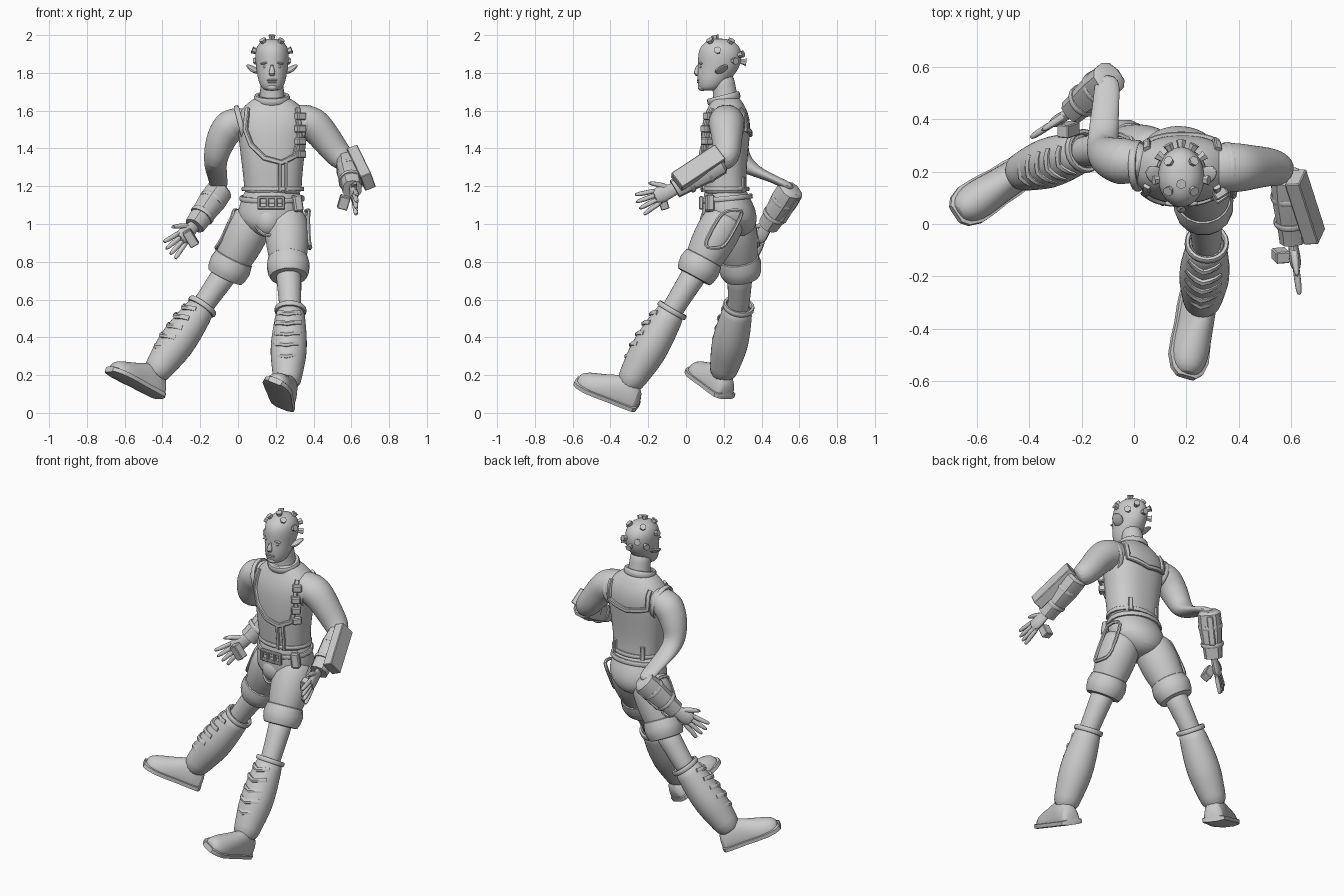
import bpy, bmesh, math
from mathutils import Vector as V, Matrix

cube = bpy.data.objects.get("Cube")
if cube:
    bpy.data.objects.remove(cube)

grey = bpy.data.materials.new("plain_grey")
grey.use_nodes = True
grey.diffuse_color = (0.6, 0.6, 0.6, 1)
grey.node_tree.nodes["Principled BSDF"].inputs["Base Color"].default_value = (0.6, 0.6, 0.6, 1)
UP, BACK, FRONT, LEFT = V((0, 0, 1)), V((0, 1, 0)), V((0, -1, 0)), V((1, 0, 0))


def finish(name, bm, subdiv=0, angle=40):
    bmesh.ops.recalc_face_normals(bm, faces=bm.faces)
    me = bpy.data.meshes.new(name)
    bm.to_mesh(me)
    bm.free()
    me.materials.append(grey)
    ob = bpy.data.objects.new(name, me)
    bpy.context.collection.objects.link(ob)
    if subdiv:
        mod = ob.modifiers.new("smooth", "SUBSURF")
        mod.levels = mod.render_levels = subdiv
    bpy.ops.object.select_all(action="DESELECT")
    ob.select_set(True)
    bpy.context.view_layer.objects.active = ob
    bpy.ops.object.shade_smooth_by_angle(angle=math.radians(angle))
    return ob


def frame(t, up, at=(0, 0, 0)):
    t = V(t).normalized()
    x = t.cross(V(up)).normalized()
    y = x.cross(t)
    m = Matrix((x, y, t)).transposed().to_4x4()
    m.translation = V(at)
    return m


def power(v, p):
    return math.copysign(abs(v) ** p, v)


def loft(name, rings, up=UP, n=14, p=1, axis=None, flat=False, closed=False, subdiv=1):
    """Skin a row of rings (x, y, z, half width, half height)."""
    bm, rows, k = bmesh.new(), [], len(rings)
    c = [V(r[:3]) for r in rings]
    for i, r in enumerate(rings):
        a, b = (c[i - 1], c[(i + 1) % k]) if closed else (c[max(i - 1, 0)], c[min(i + 1, k - 1)])
        m = frame(axis or b - a, up[i] if isinstance(up, list) else up, c[i])
        row = []
        for j in range(n):
            q = math.tau * (j + 0.5) / n
            s = math.sin(q)
            s = max(s, 0) + 0.02 * min(s, 0) if flat else s
            row.append(bm.verts.new(m @ V((r[3] * power(math.cos(q), p), r[4] * power(s, p), 0))))
        rows.append(row)
    for i in range(k if closed else k - 1):
        A, B = rows[i], rows[(i + 1) % k]
        for j in range(n):
            bm.faces.new((A[j], A[(j + 1) % n], B[(j + 1) % n], B[j]))
    if not closed:
        bm.faces.new(rows[0])
        bm.faces.new(rows[-1])
    return finish(name, bm, subdiv)


def tube(name, pts, **kw):
    return loft(name, [(*q[:3], q[3], q[3]) for q in pts], **kw)


def block(name, at, size, axis=UP, up=BACK, bevel=0.004):
    bm = bmesh.new()
    bmesh.ops.create_cube(bm, size=1, matrix=frame(axis, up, at) @ Matrix.Diagonal((*size, 1)))
    bmesh.ops.bevel(bm, geom=bm.edges[:], offset=bevel, segments=1, affect="EDGES")
    return finish(name, bm, angle=25)


def blob(name, at, size, axis=UP, up=BACK):
    bm = bmesh.new()
    bmesh.ops.create_uvsphere(bm, u_segments=14, v_segments=9, radius=1,
                              matrix=frame(axis, up, at) @ Matrix.Diagonal((*size, 1)))
    return finish(name, bm, angle=80)


def hoop(name, at, axis, up, rx, ry, w, h, n=20):
    """Closed band: w along the axis, h outwards."""
    m, ring, ups = frame(axis, up, at), [], []
    for i in range(n):
        a = math.tau * i / n
        ring.append((*(m @ V((rx * math.cos(a), ry * math.sin(a), 0))), w, h))
        ups.append(m.to_3x3() @ V((math.cos(a) / rx, math.sin(a) / ry, 0)))
    return loft(name, ring, ups, n=8, p=0.6, closed=True, subdiv=0)


# Torso and pelvis: z, centre x, centre y, half width, half depth
TORSO = [(1.14, .185, .21, .155, .118), (1.2, .185, .205, .153, .116), (1.3, .183, .2, .163, .122),
         (1.42, .183, .205, .178, .13), (1.52, .185, .212, .19, .132), (1.59, .185, .216, .185, .115),
         (1.64, .183, .215, .135, .088), (1.68, .18, .208, .075, .07)]
BOXY = 0.85


def stack(name, rows, p=1, n=20):
    return loft(name, [(x, y, z, w, d) for z, x, y, w, d in rows], BACK, n=n, p=p, axis=UP, subdiv=2)


stack("shirt", TORSO, BOXY)
stack("pelvis", [(1.2, .18, .207, .14, .108), (1.15, .18, .213, .155, .12), (1.09, .175, .225, .174, .142),
                 (1.02, .17, .23, .18, .152), (.96, .165, .23, .12, .13), (.93, .16, .23, .05, .07)])


def on_body(x, z, side):
    """Point and outward direction on the torso surface."""
    for a, b in zip(TORSO, TORSO[1:]):
        if a[0] <= z <= b[0]:
            f = (z - a[0]) / (b[0] - a[0])
            _, cx, cy, rx, ry = [s + (e - s) * f for s, e in zip(a, b)]
            u = max(-.98, min(.98, (x - cx) / rx))
            v = (1 - abs(u) ** (2 / BOXY)) ** (BOXY / 2)
            lift = .9 if z > 1.58 else 0
            return V((x, cy + side * ry * v, z)), V((u / rx, side * v / ry, lift * 8)).normalized()


def strap(name, pts, w=.014, h=.012):
    spots = []
    for (x0, z0, s0), (x1, z1, s1) in zip(pts, pts[1:]):
        for k in range(4):
            f = k / 4
            spots.append(on_body(x0 + (x1 - x0) * f, z0 + (z1 - z0) * f, s0 + (s1 - s0) * f))
    spots.append(on_body(*pts[-1]))
    loft(name, [(*q, w, h) for q, _ in spots], [d for _, d in spots], n=8, p=.5, subdiv=0)


strap("front_harness", [(.05, 1.61, -1), (.04, 1.5, -1), (.07, 1.42, -1), (.14, 1.35, -1), (.23, 1.325, -1),
                        (.3, 1.36, -1), (.325, 1.46, -1), (.315, 1.61, -1)])
strap("back_harness", [(.05, 1.61, 1), (.05, 1.5, 1), (.18, 1.475, 1), (.31, 1.5, 1), (.32, 1.61, 1)])
for x in (.22, .255):
    strap("belly_strap", [(x, 1.33, -1), (x, 1.17, -1)], .009)
for x in (.09, .28):
    strap("back_strap", [(x, 1.25, 1), (x, 1.17, 1)], .014)
for i in range(4):
    q, d = on_body(.325, 1.37 + .067 * i, -1)
    block("chest_pouch", q + d * .008, (.055, .04, .042), d, UP, .006)
hoop("collar", (.18, .2, 1.664), (0, -.25, 1), BACK, .082, .076, .02, .014)
hoop("right_armhole", (.015, .222, 1.525), (1, 0, .25), UP, .088, .096, .014, .01)
hoop("left_armhole", (.355, .216, 1.525), (1, 0, -.25), UP, .088, .096, .014, .01)

# Belts, buckle and front guard
hoop("waist_belt", (.185, .207, 1.185), UP, BACK, .156, .12, .012, .01)
hoop("lower_belt", (.18, .215, 1.135), (0, -.1, 1), BACK, .164, .13, .014, .009)
for z in (1.085, 1.14):
    block("buckle_bar", (.175, .08, z), (.14, .02, .016))
for x in (.11, .155, .2, .24):
    block("buckle_post", (x, .08, 1.112), (.016, .022, .07))
blob("front_guard", (.16, .135, 1.015), (.075, .062, .08))
loft("guard_trim", [(.16 + .08 * math.sin(a), .085 + .05 * abs(math.sin(a)) ** 2, 1.06 - .12 * math.cos(a), .009, .009)
                    for a in [math.pi * (i / 10 - .5) for i in range(11)]], FRONT, n=6, subdiv=0)
block("belt_pouch", (.315, .125, 1.11), (.05, .04, .09), (-.15, 0, 1), (-.4, 1, 0), .008)

# Head
stack("head", [(1.705, .18, .12, .035, .038), (1.72, .18, .13, .058, .064), (1.76, .18, .145, .074, .086),
               (1.80, .18, .162, .081, .104), (1.84, .18, .176, .087, .113), (1.89, .18, .18, .092, .119),
               (1.935, .18, .18, .086, .109), (1.967, .18, .18, .06, .076), (1.982, .18, .18, .025, .03)], n=18)
tube("neck", [(.18, .21, 1.6, .085), (.18, .21, 1.67, .066), (.18, .2, 1.73, .063), (.18, .19, 1.8, .062)], up=BACK)
loft("nose", [(.18, .07, 1.848, .008, .01), (.18, .06, 1.82, .012, .014), (.18, .053, 1.797, .022, .018),
              (.18, .066, 1.784, .015, .01)], FRONT, n=8)
for z, w in ((1.762, .03), (1.751, .026)):
    blob("lip", (.18, .067, z), (w, .01, .006))
blob("chin", (.18, .086, 1.724), (.03, .024, .02))
for s in (-1, 1):
    blob("eye", (.18 + s * .034, .08, 1.832), (.016, .008, .007))
    blob("brow", (.18 + s * .036, .079, 1.852), (.027, .011, .006), (s * .15, 0, 1))
    loft("ear", [(.18 + s * .07, .165, 1.80, .024, .012), (.18 + s * .095, .185, 1.815, .036, .014),
                 (.18 + s * .115, .2, 1.832, .032, .01), (.18 + s * .133, .21, 1.843, .012, .005)], UP, n=10, p=.9)


def stud(d):
    d = V(d).normalized()
    at = V((.18, .18, 1.875)) + V((d.x * .099, d.y * .126, d.z * .112))
    bm = bmesh.new()
    bmesh.ops.create_cone(bm, cap_ends=True, segments=6, radius1=.013, radius2=.02, depth=.03,
                          matrix=frame(d, (.1, .9, .3), at))
    finish("head_stud", bm, angle=20)


for d in ((.45, -.4, .8), (.45, .45, .8), (.95, -.1, .38), (.8, .6, -.1), (.45, .88, .2)):
    for s in (-1, 1):
        stud((d[0] * s, d[1], d[2]))
stud((0, -.2, 1))
stud((0, 1, -.15))

# Arms
tube("left_upper_arm", [(.27, .215, 1.535, .09), (.34, .215, 1.545, .097), (.4, .215, 1.53, .097),
                        (.445, .216, 1.48, .087), (.49, .218, 1.42, .08), (.545, .215, 1.35, .072),
                        (.585, .18, 1.325, .055)], up=BACK, subdiv=2)
loft("right_upper_arm", [(.09, .225, 1.535, .09, .09), (.02, .23, 1.545, .097, .097), (-.035, .237, 1.53, .097, .097),
                         (-.075, .245, 1.48, .085, .087), (-.105, .26, 1.41, .077, .077),
                         (-.122, .285, 1.33, .062, .062), (-.115, .37, 1.277, .03, .058),
                         (-.105, .48, 1.232, .02, .05), (-.1, .57, 1.185, .028, .05)], LEFT, subdiv=2)


def forearm(side, elbow, wrist, tip, box_off, box_size, box_axis, box_up):
    e, w, t = V(elbow), V(wrist), V(tip)
    d = (w - e).normalized()
    loft(side + "_gauntlet", [(*(e.lerp(w, f)), r, r) for f, r in
                              ((-.05, .05), (0, .066), (.3, .068), (.8, .055), (1, .052))], UP, n=10, p=.8, subdiv=0)
    for f in (.3, .7):
        hoop(side + "_gauntlet_band", e.lerp(w, f), d, UP, .067 - .01 * f, .067 - .01 * f, .012, .007)
    block(side + "_arm_box", e.lerp(w, .48) + V(box_off), box_size, box_axis, box_up, .004)
    # Hand: palm, four fanned fingers and a thumb
    h = (t - w).normalized()
    m = frame(h, UP, w)
    loft(side + "_palm", [(*(w + h * a), b * .5, b) for a, b in
                          ((-.03, .034), (.02, .036), (.07, .05), (.125, .044))], UP, n=10)
    for i in range(4):
        o = (i - 1.7) * .024
        tube(side + "_finger", [(*(m @ V((0, o * g, a))), r) for g, a, r in
                                ((.9, .08, .014), (1.2, .15, .0145), (1.5, .19, .013),
                                 (1.6, .225 - abs(i - 1.7) * .012, .008))], n=8)
    tube(side + "_thumb", [(*(m @ V((0, y, z))), r) for y, z, r in
                           ((.01, .02, .018), (.055, .07, .017), (.085, .125, .009))], up=LEFT, n=8)


forearm("left", (.585, .18, 1.325), (.605, -.06, 1.185), (.63, -.26, 1.105),
        (.058, 0, .04), (.06, .1, .285), (.08, -.25, -.165), (-.4, 0, 1))
block("left_palm_box", (.56, -.12, 1.115), (.045, .055, .07), (.3, -.3, 1), LEFT)
forearm("right", (-.095, .555, 1.18), (-.23, .435, .99), (-.385, .335, .85),
        (.03, .04, 0), (.035, .07, .17), (-.135, -.12, -.19), UP)
block("right_palm_box", (-.25, .36, .925), (.05, .05, .09), (-.6, -.2, 1), LEFT)


# Legs: thigh, cuff, knee, boot, shoe
def leg(side, hip, cuff, rim, ankle, heel, toe, roll, out):
    hp, cf, rm, an = V(hip), V(cuff), V(rim), V(ankle)
    tube(side + "_thigh", [(*hp, .1), (*hp.lerp(cf, .2), .119), (*hp.lerp(cf, .5), .12), (*hp.lerp(cf, .8), .105),
                           (*cf, .09)], up=FRONT, subdiv=2)
    d = (cf - hp).normalized()
    tube(side + "_cuff", [(*(cf + d * a), r) for a, r in
                          ((-.065, .09), (-.055, .106), (-.01, .115), (.03, .109), (.055, .098), (.058, .08))],
         up=FRONT, n=16, subdiv=0)
    tube(side + "_knee", [(*cf, .078), (*cf.lerp(rm, .45), .064), (*rm, .06), (*rm.lerp(an, .2), .055)], up=FRONT)
    tube(side + "_boot_leg", [(*rm.lerp(an, f), r) for f, r in
                              ((0, .076), (.12, .081), (.4, .096), (.65, .1), (.85, .09), (1, .08), (1.2, .07))],
         up=FRONT, n=16)
    s = (an - rm).normalized()
    hoop(side + "_boot_rim", rm + s * .008, s, FRONT, .075, .075, .014, .01)
    # Scalloped shin ridges
    b = frame(s, V(toe) - V(heel))
    for k in range(5):
        f = .2 + k * .16
        r = .094 if .3 < f < .8 else .084
        pts, ups = [], []
        for j in range(-3, 4):
            a = j * .28
            o = b @ V((math.sin(a), math.cos(a), 0))
            pts.append((*(rm.lerp(an, f) + o * r - s * .03 * abs(a)), .014, .014 - .003 * abs(j)))
            ups.append(o)
        loft(side + "_shin_ridge", pts, ups, n=6, subdiv=0)
    # Shoe and sole
    h, t = V(heel), V(toe)
    up = UP + LEFT * roll
    lift = frame(t - h, up).to_3x3() @ V((0, 1, 0))
    shoe = ((-.02, .042, .05), (.02, .06, .1), (.2, .066, .15), (.4, .067, .132), (.6, .074, .1),
            (.8, .076, .078), (.95, .058, .06), (1.02, .03, .035))
    loft(side + "_shoe", [(*(h.lerp(t, f) + lift * .015), w, v) for f, w, v in shoe], up, n=16, flat=True)
    loft(side + "_sole", [(*(h.lerp(t, f * 1.02) + lift * .012), w + .008, .016) for f, w, v in shoe],
         up, n=8, p=.4, subdiv=0)
    # Raised hip pocket with a trimmed edge
    loop, ups = [], []
    for k in range(16):
        a = math.tau * k / 16
        c = hp.lerp(cf, .3 + .35 * power(math.sin(a), .6))
        o = V((out, .25 + .6 * power(math.cos(a), .6), 0)).normalized()
        loop.append((*(c + o * .122), .01, .01))
        ups.append(o)
    loft(side + "_pocket_trim", loop, ups, n=6, closed=True, subdiv=0)


leg("left", (.255, .225, 1.06), (.266, .068, .77), (.278, -.07, .55), (.262, -.275, .2),
    (.235, -.265, .025), (.195, -.575, .155), .4, 1)
leg("right", (.095, .245, 1.06), (-.045, .287, .77), (-.185, .28, .57), (-.41, .205, .25),
    (-.42, .205, .08), (-.675, .04, .215), -.05, -1)
